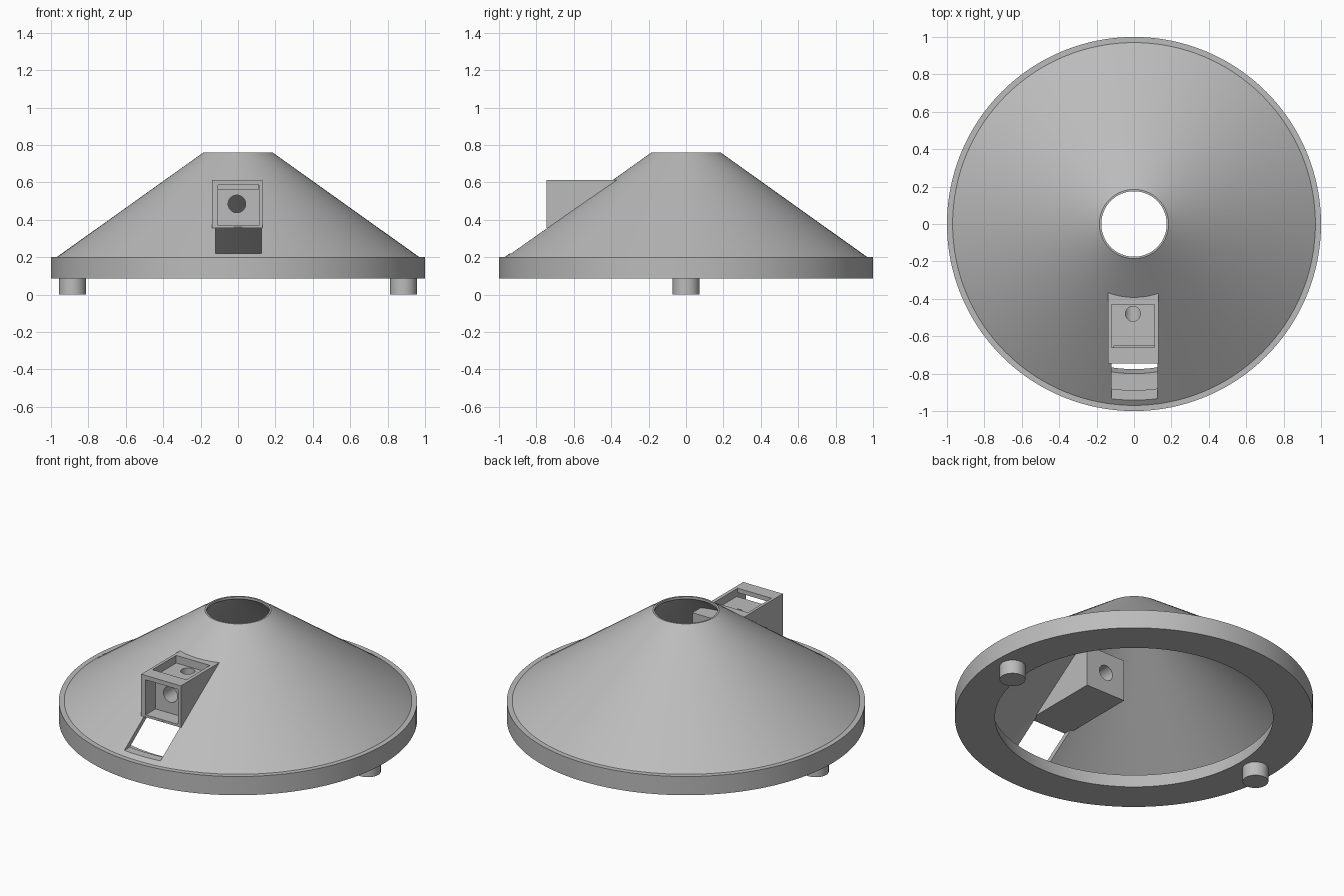
import bpy, bmesh, math
from mathutils import Matrix

cube = bpy.data.objects.get("Cube")
if cube:
    bpy.data.objects.remove(cube, do_unlink=True)

SEGMENTS = 128

# Single grey plastic
grey = bpy.data.materials.new("plain_grey")
grey.use_nodes = True
COLOUR = (0.5, 0.5, 0.5, 1)
grey.diffuse_color = COLOUR
grey.node_tree.nodes["Principled BSDF"].inputs["Base Color"].default_value = COLOUR


def finish(name, bm):
    bmesh.ops.recalc_face_normals(bm, faces=bm.faces)
    mesh = bpy.data.meshes.new(name)
    bm.to_mesh(mesh)
    bm.free()
    mesh.materials.append(grey)
    obj = bpy.data.objects.new(name, mesh)
    bpy.context.collection.objects.link(obj)
    return obj


def box(name, x, y, z):
    bm = bmesh.new()
    centre = [(a + b) / 2 for a, b in (x, y, z)]
    size = [b - a for a, b in (x, y, z)]
    place = Matrix.Translation(centre) @ Matrix.Diagonal((*size, 1))
    bmesh.ops.create_cube(bm, size=1, matrix=place)
    return finish(name, bm)


def cylinder(name, centre, radius, depth, tilt=0.0):
    bm = bmesh.new()
    place = Matrix.Translation(centre) @ Matrix.Rotation(tilt, 4, "X")
    bmesh.ops.create_cone(bm, cap_ends=True, segments=48, radius1=radius,
                          radius2=radius, depth=depth, matrix=place)
    return finish(name, bm)


def lathe(name, profile):
    bm = bmesh.new()
    rings = []
    for i in range(SEGMENTS):
        a = math.tau * i / SEGMENTS
        rings.append([bm.verts.new((r * math.cos(a), r * math.sin(a), z)) for r, z in profile])
    n = len(profile)
    for i in range(SEGMENTS):
        here, there = rings[i], rings[(i + 1) % SEGMENTS]
        for j in range(n):
            k = (j + 1) % n
            bm.faces.new((here[j], there[j], there[k], here[k]))
    return finish(name, bm)


def activate(obj):
    bpy.ops.object.select_all(action="DESELECT")
    obj.select_set(True)
    bpy.context.view_layer.objects.active = obj


def combine(target, tool, operation):
    tool.hide_render = True
    mod = target.modifiers.new(operation.lower(), "BOOLEAN")
    mod.operation = operation
    mod.solver = "EXACT"
    mod.object = tool
    activate(target)
    bpy.ops.object.modifier_apply(modifier=mod.name)
    bpy.data.objects.remove(tool, do_unlink=True)


def smooth(obj):
    activate(obj)
    bpy.ops.object.shade_smooth_by_angle(angle=math.radians(25))


# Hollow conical shell with a flat base ring
shell = lathe("conical_housing", [
    (0.776, 0.085), (1, 0.085), (1, 0.2), (0.97, 0.2), (0.185, 0.76),
    (0.175, 0.76), (0.175, 0.745), (0.95, 0.175), (0.8, 0.175)])

# Window through the lower front of the shell
combine(shell, box("window_cutter", (-0.12, 0.125), (-1.1, -0.6), (0.22, 0.36)), "DIFFERENCE")

# Block sunk into the front slope
combine(shell, box("sensor_block", (-0.138, 0.132), (-0.745, -0.25), (0.355, 0.612)), "UNION")

# Front and top pockets, and their round bores
for cutter in (
    box("front_pocket_cutter", (-0.107, 0.113), (-0.8, -0.65), (0.37, 0.585)),
    box("top_pocket_cutter", (-0.12, 0.11), (-0.66, -0.43), (0.565, 0.7)),
    cylinder("front_bore_cutter", (-0.006, -0.45, 0.485), 0.047, 0.6, math.pi / 2),
    cylinder("top_bore_cutter", (-0.006, -0.48, 0.545), 0.04, 0.12),
):
    combine(shell, cutter, "DIFFERENCE")
smooth(shell)

# Pair of short round feet
for side, x in (("left", 0.885), ("right", -0.885)):
    smooth(cylinder(side + "_foot", (x, 0, 0.045), 0.072, 0.09))
